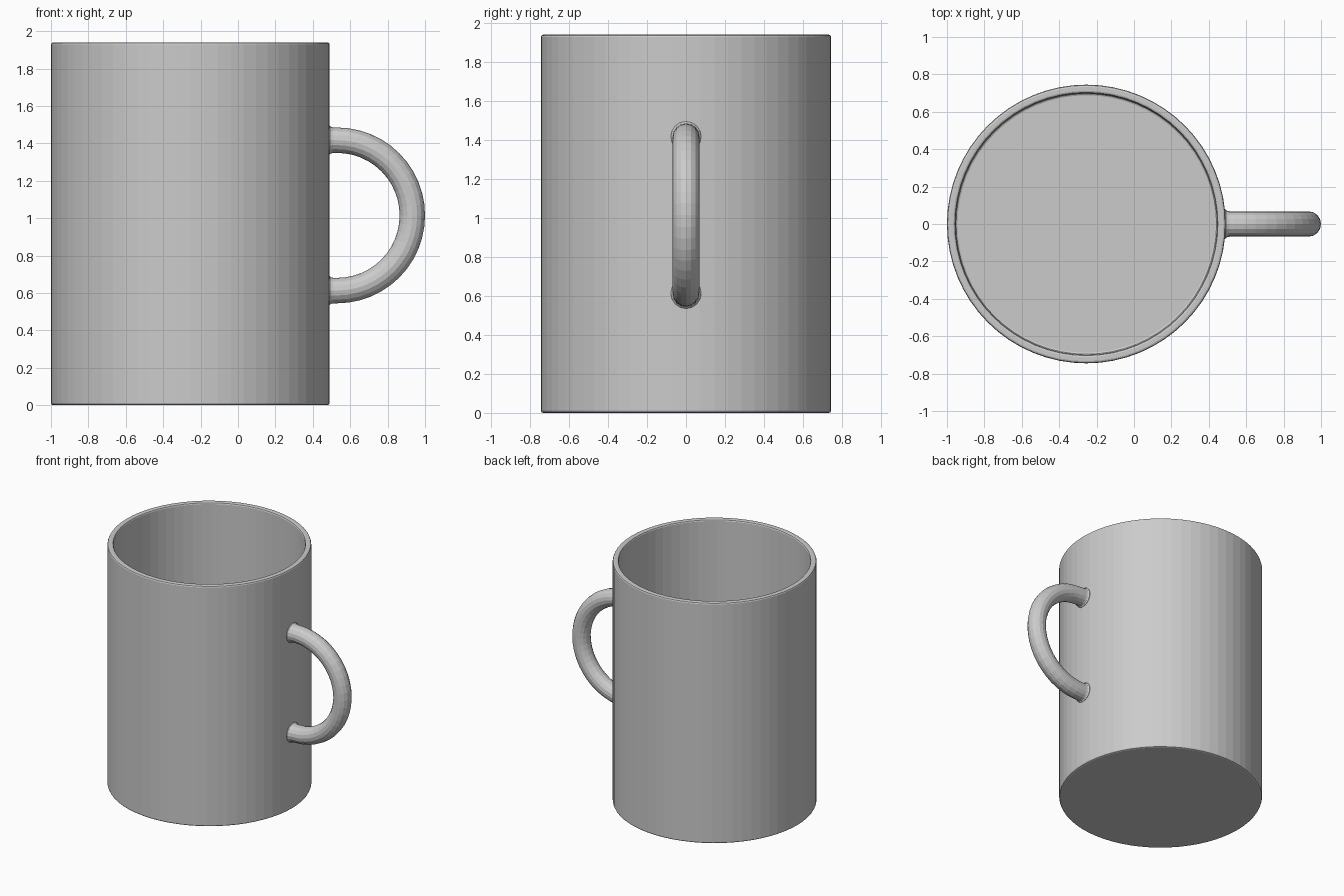
import bpy, bmesh
from math import sin, cos, pi
from mathutils import Vector

if "Cube" in bpy.data.objects:
    bpy.data.objects.remove(bpy.data.objects["Cube"])

CX, R, H = -0.255, 0.745, 1.94      # body centre, outer radius, height
RI, FLOOR = 0.70, 0.045             # inner radius, floor level

grey = bpy.data.materials.new("grey ceramic")
grey.diffuse_color = (0.6, 0.6, 0.6, 1)
grey.use_nodes = True
grey.node_tree.nodes["Principled BSDF"].inputs["Base Color"].default_value = grey.diffuse_color


def skin(name, rings, smooth=False):
    """Join equal-length closed rings of points with quads and cap both ends."""
    bm = bmesh.new()
    loops = [[bm.verts.new(p) for p in ring] for ring in rings]
    n = len(loops[0])
    for a, b in zip(loops, loops[1:]):
        for i in range(n):
            j = (i + 1) % n
            bm.faces.new((a[i], a[j], b[j], b[i]))
    bm.faces.new(loops[0][::-1])
    bm.faces.new(loops[-1])
    bmesh.ops.recalc_face_normals(bm, faces=bm.faces)
    mesh = bpy.data.meshes.new(name)
    bm.to_mesh(mesh)
    bm.free()
    mesh.materials.append(grey)
    obj = bpy.data.objects.new(name, mesh)
    bpy.context.collection.objects.link(obj)
    return obj


# Hollow body: profile from the base, up the outside, over the rim and down inside
b = 0.012
profile = [(R - b, 0), (R - b * 0.3, b * 0.3), (R, b),
           (R, H - b), (R - b * 0.3, H - b * 0.3), (R - b, H),
           (RI + b, H), (RI + b * 0.3, H - b * 0.3), (RI, H - b),
           (RI, FLOOR + b), (RI - b * 0.3, FLOOR + b * 0.3), (RI - b, FLOOR)]
SEG = 64
skin("mug_body", [[(CX + r * cos(2 * pi * i / SEG), r * sin(2 * pi * i / SEG), z)
                   for i in range(SEG)] for r, z in profile])

# Handle: half-ring tube with short straight ends flaring into the wall
HX, HZ, MAJOR, TUBE = 0.53, 1.015, 0.402, 0.068
ends = [(0.465, 0.079), (0.49, 0.078), (0.497, 0.071), (0.51, TUBE)]
path = [(x, HZ + MAJOR, pi / 2, r) for x, r in ends]
for k in range(25):
    a = pi / 2 - pi * k / 24
    path.append((HX + MAJOR * cos(a), HZ + MAJOR * sin(a), a, TUBE))
path += [(x, HZ - MAJOR, -pi / 2, r) for x, r in reversed(ends)]

rings = []
for x, z, a, r in path:
    out = Vector((cos(a), 0, sin(a)))
    rings.append([Vector((x, 0, z)) + out * r * cos(t) + Vector((0, 1, 0)) * r * sin(t)
                  for t in (2 * pi * i / 16 for i in range(16))])
skin("mug_handle", rings)
